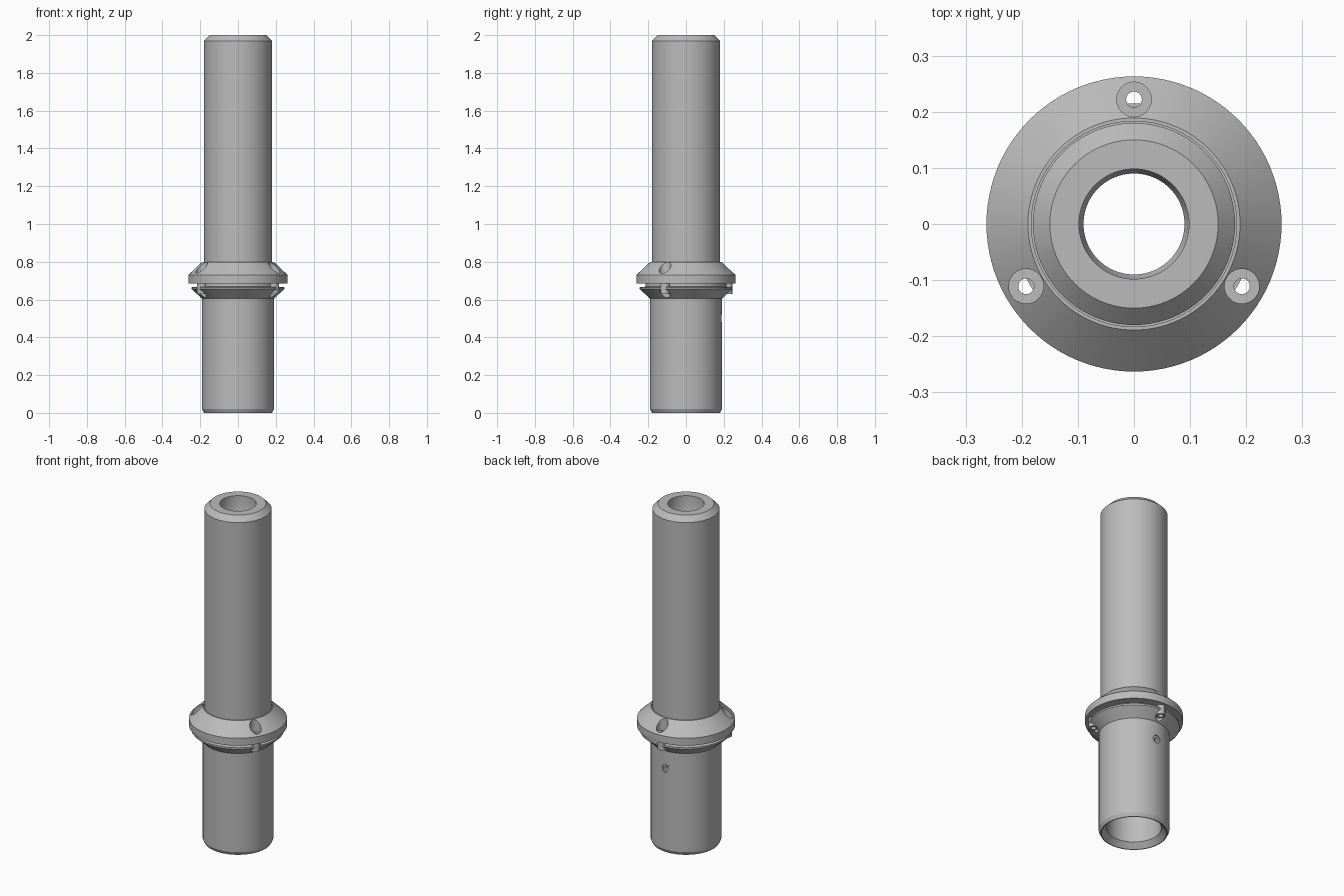
import bpy, bmesh, math
from mathutils import Matrix, Vector

cube = bpy.data.objects.get("Cube")
if cube:
    bpy.data.objects.remove(cube)

steel = bpy.data.materials.new("machined_grey")
steel.use_nodes = True
GREY = (0.5, 0.5, 0.5, 1)
steel.diffuse_color = GREY
steel.node_tree.nodes["Principled BSDF"].inputs["Base Color"].default_value = GREY


def finish(name, bm):
    bmesh.ops.recalc_face_normals(bm, faces=bm.faces[:])
    mesh = bpy.data.meshes.new(name)
    bm.to_mesh(mesh)
    bm.free()
    mesh.materials.append(steel)
    obj = bpy.data.objects.new(name, mesh)
    bpy.context.collection.objects.link(obj)
    return obj


def lathe(name, profile, steps=96, centre=(0, 0)):
    """Turn a closed (radius, height) outline around a vertical axis."""
    bm = bmesh.new()
    rings = []
    for i in range(steps):
        a = math.tau * i / steps
        rings.append([bm.verts.new((centre[0] + r * math.cos(a), centre[1] + r * math.sin(a), z))
                      for r, z in profile])
    n = len(profile)
    for i, ring in enumerate(rings):
        nxt = rings[(i + 1) % steps]
        for j in range(n):
            k = (j + 1) % n
            bm.faces.new((ring[j], nxt[j], nxt[k], ring[k]))
    return finish(name, bm)


def drill(target, radius, start, end):
    """Cut a round hole between two points."""
    start, end = Vector(start), Vector(end)
    axis = end - start
    bm = bmesh.new()
    turn = axis.to_track_quat('Z', 'Y').to_matrix().to_4x4()
    bmesh.ops.create_cone(bm, cap_ends=True, segments=32, radius1=radius, radius2=radius,
                          depth=axis.length,
                          matrix=Matrix.Translation((start + end) / 2) @ turn)
    cutter = finish("hole_cutter", bm)
    cutter.hide_render = True
    mod = target.modifiers.new("hole", 'BOOLEAN')
    mod.object = cutter
    mod.solver = 'EXACT'
    bpy.context.view_layer.objects.active = target
    bpy.ops.object.modifier_apply(modifier=mod.name)
    bpy.data.objects.remove(cutter)


# Upper shaft with chamfered end, counterbore and fine grooves in the bore
groove = []
for i in range(6):
    z = 1.88 - i * 0.02
    groove += [(0.09, z), (0.097, z - 0.01)]
shaft = lathe("upper_shaft", [(0.09, 0.69), (0.18, 0.69), (0.18, 1.97), (0.15, 2.0),
                              (0.098, 2.0), (0.098, 1.9)] + groove)

# Conical collar
collar = lathe("collar", [(0.17, 0.686), (0.263, 0.686), (0.263, 0.73),
                          (0.189, 0.8), (0.183, 0.8), (0.183, 0.79), (0.17, 0.79)])

# Lower sleeve with flared clamp rim and open bottom
sleeve = lathe("lower_sleeve", [(0.147, 0.03), (0.175, 0.0), (0.18, 0.0), (0.19, 0.02),
                                (0.19, 0.605), (0.245, 0.655), (0.245, 0.665),
                                (0.215, 0.668), (0.215, 0.686), (0.09, 0.686),
                                (0.09, 0.56), (0.147, 0.56)])

# Three screw positions around the collar
bosses = []
for deg in (90, 210, 330):
    a = math.radians(deg)
    x, y = 0.222 * math.cos(a), 0.222 * math.sin(a)
    drill(collar, 0.031, (x, y, 0.725), (x, y, 0.85))
    drill(collar, 0.014, (x, y, 0.6), (x, y, 0.8))
    drill(sleeve, 0.027, (x, y, 0.58), (x, y, 0.675))
    bosses.append(lathe("screw_bush", [(0.014, 0.63), (0.025, 0.63),
                                       (0.025, 0.686), (0.014, 0.686)], 32, (x, y)))

# Countersunk locking hole on the back of the sleeve
drill(sleeve, 0.024, (0, 0.183, 0.5), (0, 0.25, 0.5))
drill(sleeve, 0.011, (0, 0.1, 0.5), (0, 0.25, 0.5))

# Smooth shading with sharp machined edges
for obj in [shaft, collar, sleeve] + bosses:
    bpy.ops.object.select_all(action='DESELECT')
    obj.select_set(True)
    bpy.context.view_layer.objects.active = obj
    bpy.ops.object.shade_smooth_by_angle(angle=math.radians(25))
